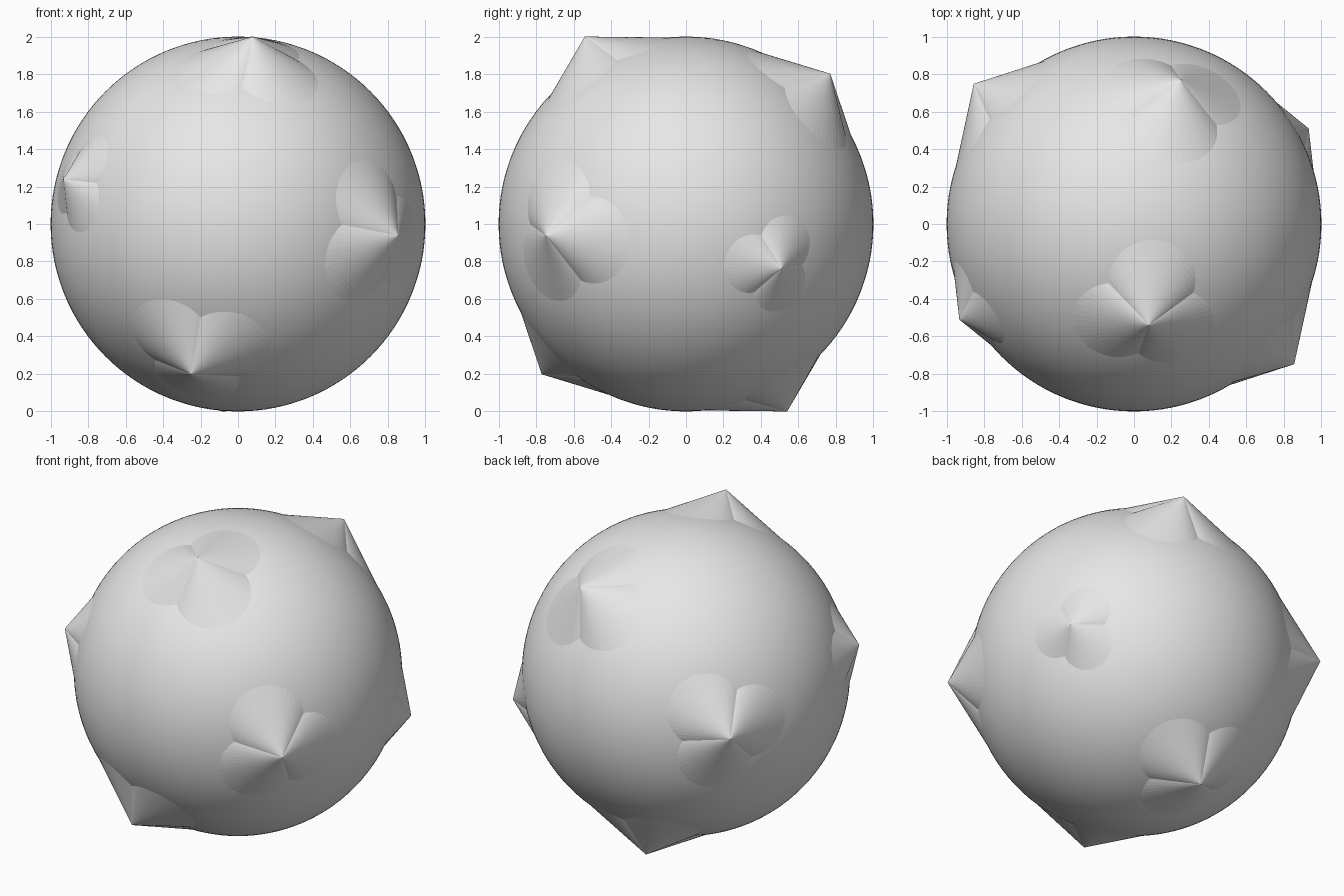
import bpy
import bmesh
from math import acos, atan2, cos, hypot, pi, radians, sin
from mathutils import Vector

cube = bpy.data.objects.get("Cube")
if cube:
    bpy.data.objects.remove(cube, do_unlink=True)

CENTRE = Vector((0, 0, 1))
LOBE_STEPS = 24

grey = bpy.data.materials.new("plain grey")
grey.use_nodes = True
grey.diffuse_color = (0.8, 0.8, 0.8, 1)
grey.node_tree.nodes["Principled BSDF"].inputs["Base Color"].default_value = (0.8, 0.8, 0.8, 1)


def add_object(name, bm, smooth):
    bmesh.ops.recalc_face_normals(bm, faces=bm.faces)
    mesh = bpy.data.meshes.new(name)
    bm.to_mesh(mesh)
    bm.free()
    for face in mesh.polygons:
        face.use_smooth = smooth
    mesh.materials.append(grey)
    obj = bpy.data.objects.new(name, mesh)
    obj.location = CENTRE
    bpy.context.collection.objects.link(obj)
    return obj


# Round body
bm = bmesh.new()
bmesh.ops.create_uvsphere(bm, u_segments=128, v_segments=64, radius=1)
add_object("ball_body", bm, True)


def lobed_spike(name, tip, toward, offset, radius):
    """Cone from the tip to the outline of three overlapping circles on the ball."""
    axis = tip.normalized()
    u = (toward - axis * toward.dot(axis)).normalized()
    v = axis.cross(u)
    bm = bmesh.new()
    apex = bm.verts.new(tip)
    rim = []
    for lobe in range(3):
        for step in range(LOBE_STEPS):
            delta = (step / LOBE_STEPS - 0.5) * 2 * pi / 3
            turn = lobe * 2 * pi / 3 + delta
            a, b = cos(offset), sin(offset) * cos(delta)
            reach = atan2(b, a) + acos(cos(radius) / hypot(a, b))
            side = u * cos(turn) + v * sin(turn)
            rim.append(bm.verts.new((axis * cos(reach) + side * sin(reach)) * 0.999))
    for i, vert in enumerate(rim):
        bm.faces.new((apex, vert, rim[(i + 1) % len(rim)]))
    add_object(name, bm, False)


# Spikes on the corners of a tilted cube, in opposite pairs
top = Vector((0.08, -0.54, 1.0))
left = Vector((0.855, -0.748, -0.062))
low = Vector((-0.25, -0.77, -0.802))
right = Vector((-0.932, -0.51, 0.238))
large = (radians(10.5), radians(13.6))
small = (radians(7.2), radians(9.3))

for name, tip, toward, size in (
    ("top_spike", top, left, large),
    ("left_spike", left, top, large),
    ("low_spike", low, left, large),
    ("right_spike", right, top, small),
):
    lobed_spike(name, tip, toward, *size)
    lobed_spike(name + "_opposite", -tip, -toward, *size)
